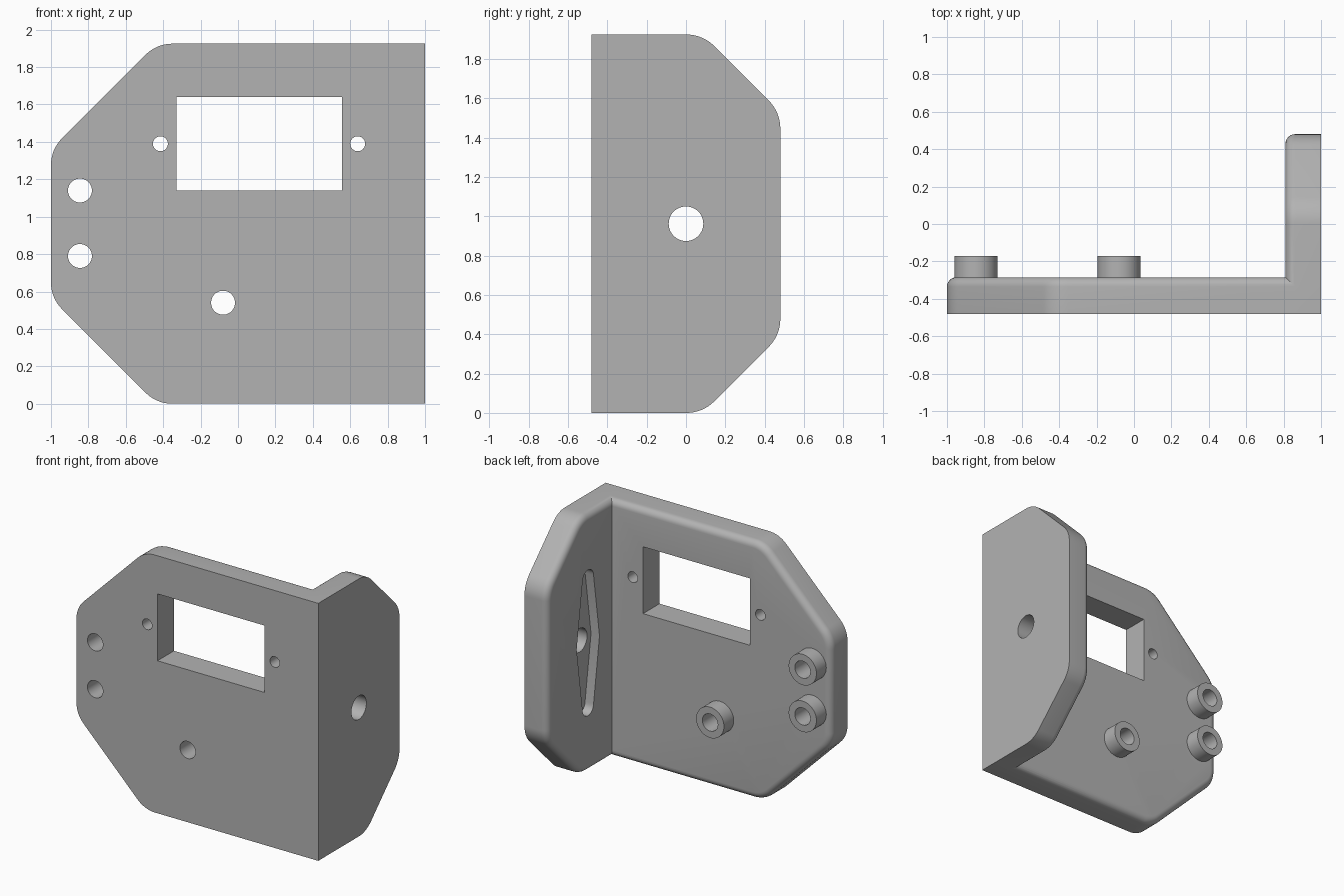
import bpy, bmesh, math
from mathutils import Vector

if "Cube" in bpy.data.objects:
    bpy.data.objects.remove(bpy.data.objects["Cube"])

H = 1.925           # height
FY, BY = -0.48, -0.285   # front plate: outer and inner face
IX, OX = 0.81, 1.0       # side plate: inner and outer face

grey = bpy.data.materials.new("light grey plastic")
grey.diffuse_color = (0.45, 0.45, 0.45, 1)
grey.use_nodes = True
grey.node_tree.nodes["Principled BSDF"].inputs["Base Color"].default_value = grey.diffuse_color


def circle(u, v, r, n=48):
    return [(u + r * math.cos(2 * math.pi * i / n), v + r * math.sin(2 * math.pi * i / n)) for i in range(n)]


def rounded(points, r, n=8):
    """Replace the 45-degree corners (flagged True) by tangent arcs."""
    out = []
    for i, (u, v, soft) in enumerate(points):
        p = Vector((u, v))
        if not soft:
            out.append(p)
            continue
        a = (Vector(points[i - 1][:2]) - p).normalized()
        b = (Vector(points[(i + 1) % len(points)][:2]) - p).normalized()
        half = a.angle(b) / 2
        c = p + (a + b).normalized() * r / math.sin(half)
        s, e = p + a * r / math.tan(half) - c, p + b * r / math.tan(half) - c
        for k in range(n + 1):
            out.append(c + s.lerp(e, k / n).normalized() * r)
    return out


def prism(name, outline, axis, lo, hi, bevel_at=None, skip=None):
    """Extrude an outline along x (u,v = y,z) or y (u,v = x,z); optionally round one rim."""
    def place(u, v, w):
        return (w, u, v) if axis == "x" else (u, w, v)
    bm = bmesh.new()
    rings = [[bm.verts.new(place(u, v, w)) for u, v in outline] for w in (lo, hi)]
    n = len(outline)
    bm.faces.new(rings[0])
    bm.faces.new(rings[1])
    for i in range(n):
        j = (i + 1) % n
        bm.faces.new((rings[0][i], rings[0][j], rings[1][j], rings[1][i]))
    bmesh.ops.recalc_face_normals(bm, faces=bm.faces[:])
    if bevel_at is not None:
        k, other = (0, 1) if axis == "x" else (1, 0)
        edges = [e for e in bm.edges
                 if all(abs(v.co[k] - bevel_at) < 1e-5 for v in e.verts)
                 and not all(abs(v.co[other] - skip) < 1e-5 for v in e.verts)]
        bmesh.ops.bevel(bm, geom=edges, offset=0.05, segments=6, profile=0.5,
                        affect="EDGES", clamp_overlap=False)
    mesh = bpy.data.meshes.new(name)
    bm.to_mesh(mesh)
    bm.free()
    mesh.materials.append(grey)
    ob = bpy.data.objects.new(name, mesh)
    bpy.context.collection.objects.link(ob)
    return ob


def combine(target, tool, operation):
    mod = target.modifiers.new("combine", "BOOLEAN")
    mod.operation, mod.solver, mod.object = operation, "EXACT", tool
    bpy.context.view_layer.objects.active = target
    bpy.ops.object.modifier_apply(modifier=mod.name)
    bpy.data.objects.remove(tool)


# Front plate with two clipped corners and a rounded inner rim
front = [(OX, 0, False), (OX, H, False), (-0.435, H, True), (-1, H - 0.565, True),
         (-1, 0.565, True), (-0.435, 0, True)]
bracket = prism("bracket", rounded(front, 0.2), "y", FY, BY, BY, OX)

# Side plate
side = [(FY, 0, False), (0.085, 0, True), (0.48, 0.395, True),
        (0.48, H - 0.395, True), (0.085, H, True), (FY, H, False)]
combine(bracket, prism("side_plate", rounded(side, 0.2), "x", IX, OX, IX, FY), "UNION")

# Screw bosses with through holes
screws = [(-0.845, 1.14), (-0.845, 0.79), (-0.08, 0.54)]
for x, z in screws:
    combine(bracket, prism("boss", circle(x, z, 0.115), "y", BY - 0.06, -0.17), "UNION")
for x, z in screws:
    combine(bracket, prism("screw_hole", circle(x, z, 0.064), "y", -0.6, 0), "DIFFERENCE")

# Motor window and its two small mounting holes
window = [(-0.33, 1.14), (0.555, 1.14), (0.555, 1.64), (-0.33, 1.64)]
combine(bracket, prism("window", window, "y", -0.6, 0), "DIFFERENCE")
for x in (-0.415, 0.64):
    combine(bracket, prism("mount_hole", circle(x, 1.39, 0.04, 32), "y", -0.6, 0), "DIFFERENCE")

# Arm-shaped pocket on the inside of the side plate, and the axle hole
mid, tip, reach = H / 2, 0.065, 0.48
arc = [math.pi * i / 12 for i in range(13)]
pocket = [(0.135, mid)]
pocket += [(tip * math.cos(a), mid + reach + tip * math.sin(a)) for a in arc]
pocket += [(-0.135, mid)]
pocket += [(-tip * math.cos(a), mid - reach - tip * math.sin(a)) for a in arc]
combine(bracket, prism("arm_pocket", pocket, "x", 0.7, IX + 0.07), "DIFFERENCE")
combine(bracket, prism("axle_hole", circle(0, mid, 0.088), "x", 0.7, 1.1), "DIFFERENCE")

# Smooth rounded rims, keep hard edges crisp
bpy.ops.object.select_all(action="DESELECT")
bracket.select_set(True)
bpy.context.view_layer.objects.active = bracket
bpy.ops.object.shade_smooth_by_angle(angle=math.radians(30))
